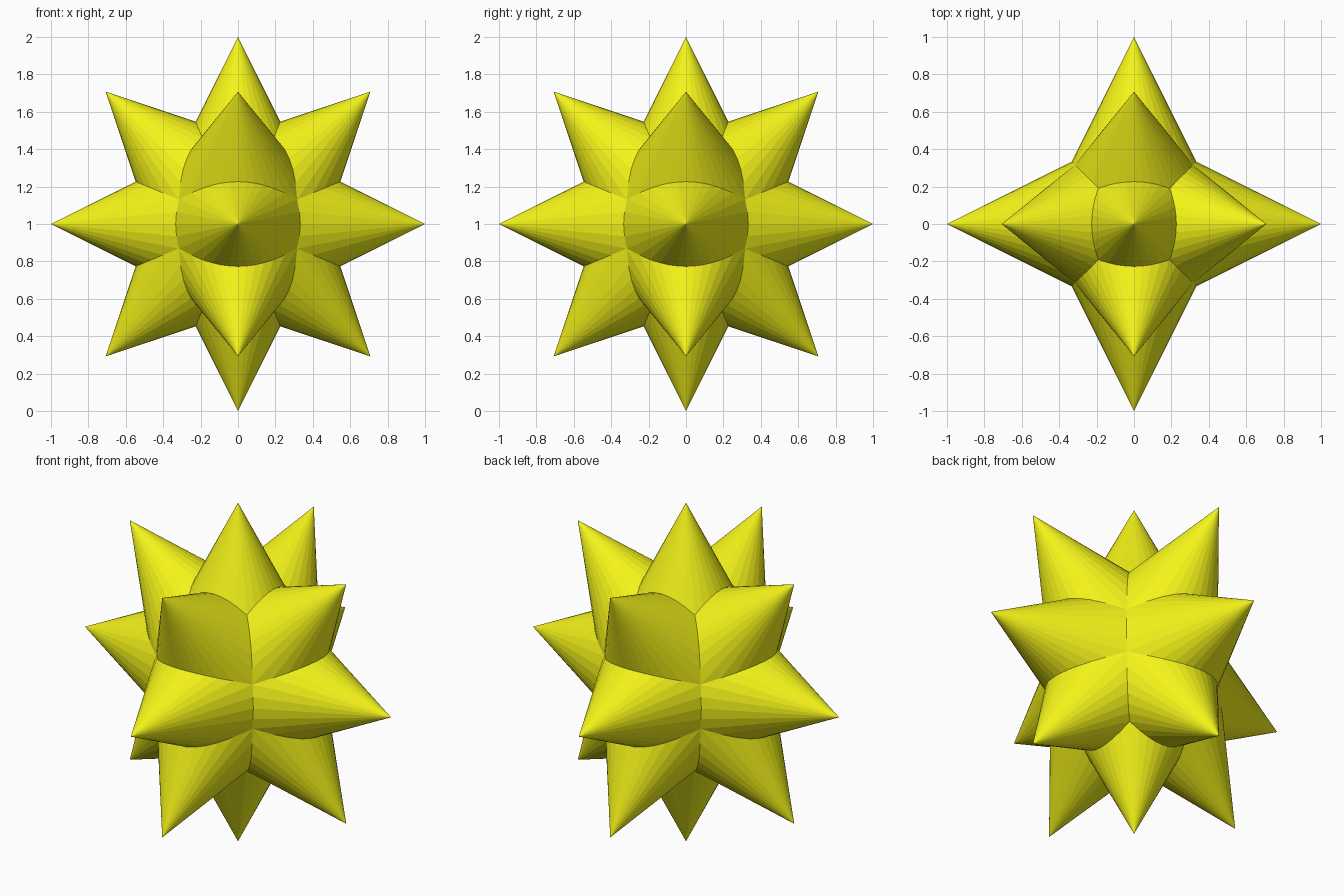
import bpy
from mathutils import Vector

if "Cube" in bpy.data.objects:
    bpy.data.objects.remove(bpy.data.objects["Cube"])

CENTRE = Vector((0, 0, 1))
INNER = 0.1  # spike bases start just off the centre so they stay buried

yellow = bpy.data.materials.new("yellow")
yellow.diffuse_color = (0.9, 0.9, 0.01, 1)
yellow.use_nodes = True
yellow.node_tree.nodes["Principled BSDF"].inputs["Base Color"].default_value = yellow.diffuse_color


def spike(name, direction):
    """Flat-sided cone with its tip one unit from the centre."""
    d = Vector(direction).normalized()
    bpy.ops.mesh.primitive_cone_add(
        vertices=32, radius1=0.5 * (1 - INNER), radius2=0, depth=1 - INNER,
        location=CENTRE + d * (1 + INNER) / 2,
        rotation=d.to_track_quat('Z', 'Y').to_euler())
    ob = bpy.context.object
    ob.name = name
    ob.data.materials.append(yellow)


# Straight spikes along the three axes
for axis, label in enumerate(("side", "depth", "vertical")):
    for s in (-1, 1):
        v = [0, 0, 0]
        v[axis] = s
        spike(f"{label}_spike", v)

# Diagonal spikes above and below the horizontal ring
for up in (-1, 1):
    label = "upper" if up > 0 else "lower"
    for x, y in ((1, 0), (-1, 0), (0, 1), (0, -1)):
        spike(f"{label}_diagonal_spike", (x, y, up))
